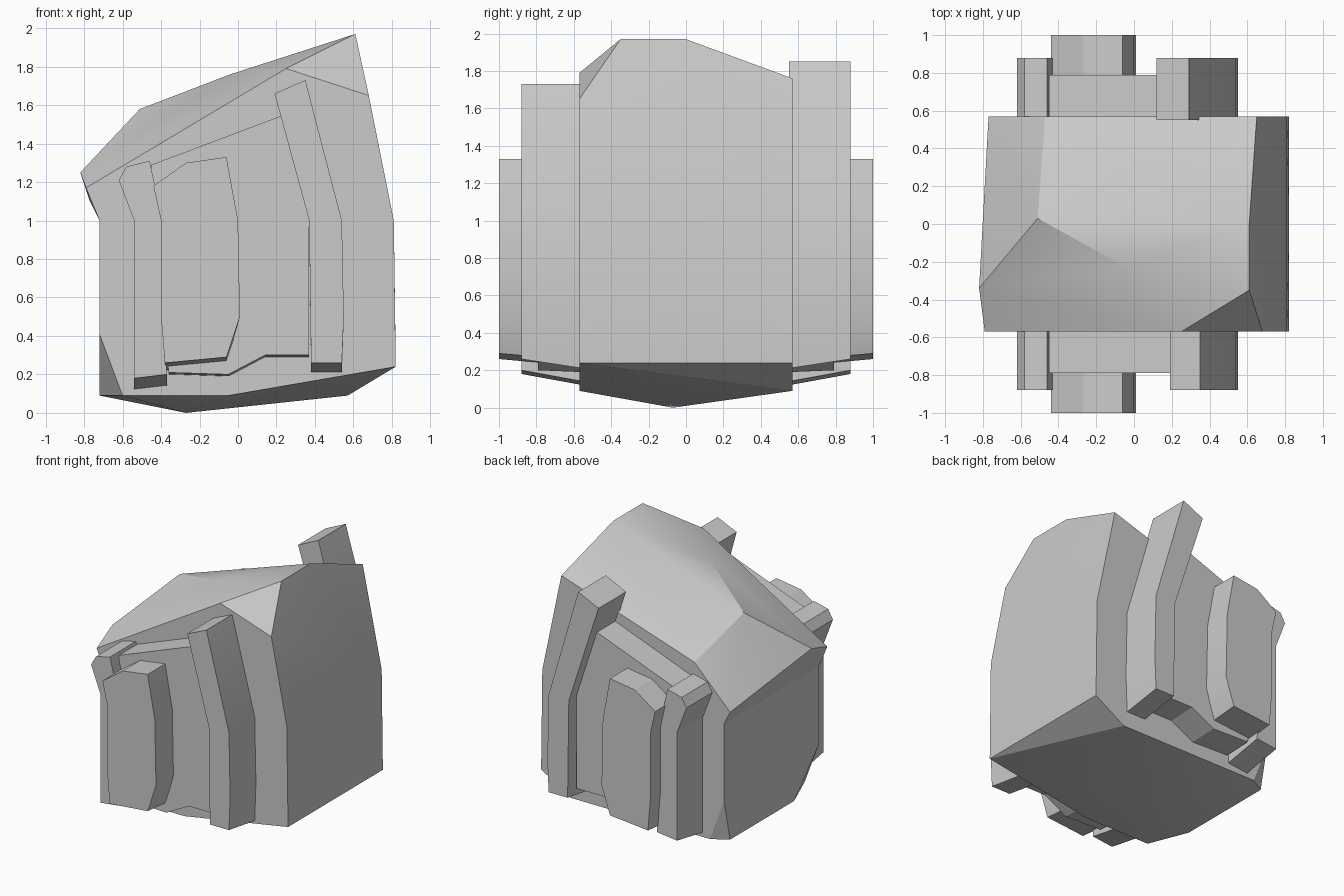
import bpy
import bmesh
import math

# Remove the default cube only
default_cube = bpy.data.objects.get("Cube")
if default_cube:
    bpy.data.objects.remove(default_cube, do_unlink=True)

# One plain grey material for everything
grey = bpy.data.materials.new("plain grey")
grey.use_nodes = True
grey.diffuse_color = (0.6, 0.6, 0.6, 1)
grey.node_tree.nodes["Principled BSDF"].inputs["Base Color"].default_value = grey.diffuse_color

DEPTH = 0.57    # half depth of the body
WAIST = 1.0     # height where the walls bend


def finish(name, bm):
    """Turn a bmesh into a named object with sharp-edged smooth shading."""
    bmesh.ops.recalc_face_normals(bm, faces=bm.faces[:])
    mesh = bpy.data.meshes.new(name)
    bm.to_mesh(mesh)
    bm.free()
    mesh.materials.append(grey)
    obj = bpy.data.objects.new(name, mesh)
    bpy.context.collection.objects.link(obj)
    bpy.ops.object.select_all(action="DESELECT")
    obj.select_set(True)
    bpy.context.view_layer.objects.active = obj
    bpy.ops.object.shade_smooth_by_angle(angle=math.radians(20))
    return obj


def add_hull(bm, points):
    """Add the faceted convex skin around a handful of corner points."""
    verts = [bm.verts.new(point) for point in points]
    hull = bmesh.ops.convex_hull(bm, input=verts, use_existing_faces=False)
    leftover = set(hull["geom_interior"]) | set(hull["geom_unused"])
    loose = [item for item in leftover if isinstance(item, bmesh.types.BMVert)]
    bmesh.ops.delete(bm, geom=loose, context="VERTS")


def pad(name, profile, side, reach, drop):
    """Extrude an (x, z) profile out of the front or back; the foot slopes inward."""
    bm = bmesh.new()
    outer = [bm.verts.new((x, side * reach, z)) for x, z in profile]
    root = [bm.verts.new((x, side * (DEPTH - 0.02), z - (drop if z < 0.35 else 0)))
            for x, z in profile]
    bm.faces.new(outer)
    bm.faces.new(root)
    count = len(profile)
    for i in range(count):
        j = (i + 1) % count
        bm.faces.new((outer[i], outer[j], root[j], root[i]))
    return finish(name, bm)


# Body: an upper and a lower faceted hull welded at the waist
waist_ring = [(x, y, WAIST) for x in (-0.72, 0.81) for y in (-DEPTH, DEPTH)]
crown = [
    (-0.79, -DEPTH, 1.17), (0.25, -DEPTH, 1.79), (0.68, -DEPTH, 1.65),
    (-0.82, -0.34, 1.25), (-0.04, -0.23, 1.76), (0.61, -0.35, 1.97),
    (-0.51, 0.03, 1.58), (0.61, 0, 1.97),
    (-0.77, DEPTH, 1.1), (-0.47, DEPTH, 1.4), (0.65, DEPTH, 1.76),
]
base = [
    (-0.72, -DEPTH, 0.41), (-0.6, -DEPTH, 0.09), (-0.05, -DEPTH, 0.09),
    (0.82, -DEPTH, 0.24), (0.82, 0, 0.28), (0.82, DEPTH, 0.24),
    (0.57, DEPTH, 0.09), (-0.6, DEPTH, 0.09), (-0.72, DEPTH, 0.41),
    (-0.72, 0.5, 0.09), (-0.72, -0.27, 0.09), (-0.27, -0.07, 0),
]
body = bmesh.new()
add_hull(body, waist_ring + crown)
add_hull(body, waist_ring + base)
inside = [face for face in body.faces
          if all(abs(vert.co.z - WAIST) < 0.001 for vert in face.verts)]
bmesh.ops.delete(body, geom=inside, context="FACES")
bmesh.ops.remove_doubles(body, verts=body.verts[:], dist=0.001)
finish("body", body)

# Profiles of the raised pads, shared by front and back
panel = [(-0.45, 1.29), (0.24, 1.55), (0.37, WAIST), (0.37, 0.3), (0.14, 0.3),
         (-0.05, 0.2), (-0.36, 0.21), (-0.45, WAIST)]
block = [(-0.44, 1.18), (-0.27, 1.3), (-0.06, 1.33), (0, WAIST), (0.01, 0.5),
         (-0.06, 0.29), (-0.38, 0.26), (-0.4, 0.5), (-0.4, WAIST)]
short_bar = [(-0.62, 1.21), (-0.58, 1.28), (-0.46, 1.31), (-0.39, WAIST),
             (-0.37, 0.2), (-0.54, 0.18), (-0.54, WAIST)]
bar_leg = [(0.54, WAIST), (0.55, 0.5), (0.54, 0.26), (0.38, 0.26), (0.37, WAIST)]
bar_tops = {"front": [(0.19, 1.66), (0.35, 1.73)],
            "back": [(0.12, 1.77), (0.29, 1.85)]}

for label, side in (("front", -1), ("back", 1)):
    pad(label + "_panel", panel, side, 0.79, 0.01)
    pad(label + "_block", block, side, 1.0, 0.04)
    pad(label + "_short_bar", short_bar, side, 0.88, 0.06)
    pad(label + "_tall_bar", bar_tops[label] + bar_leg, side, 0.88, 0.05)
